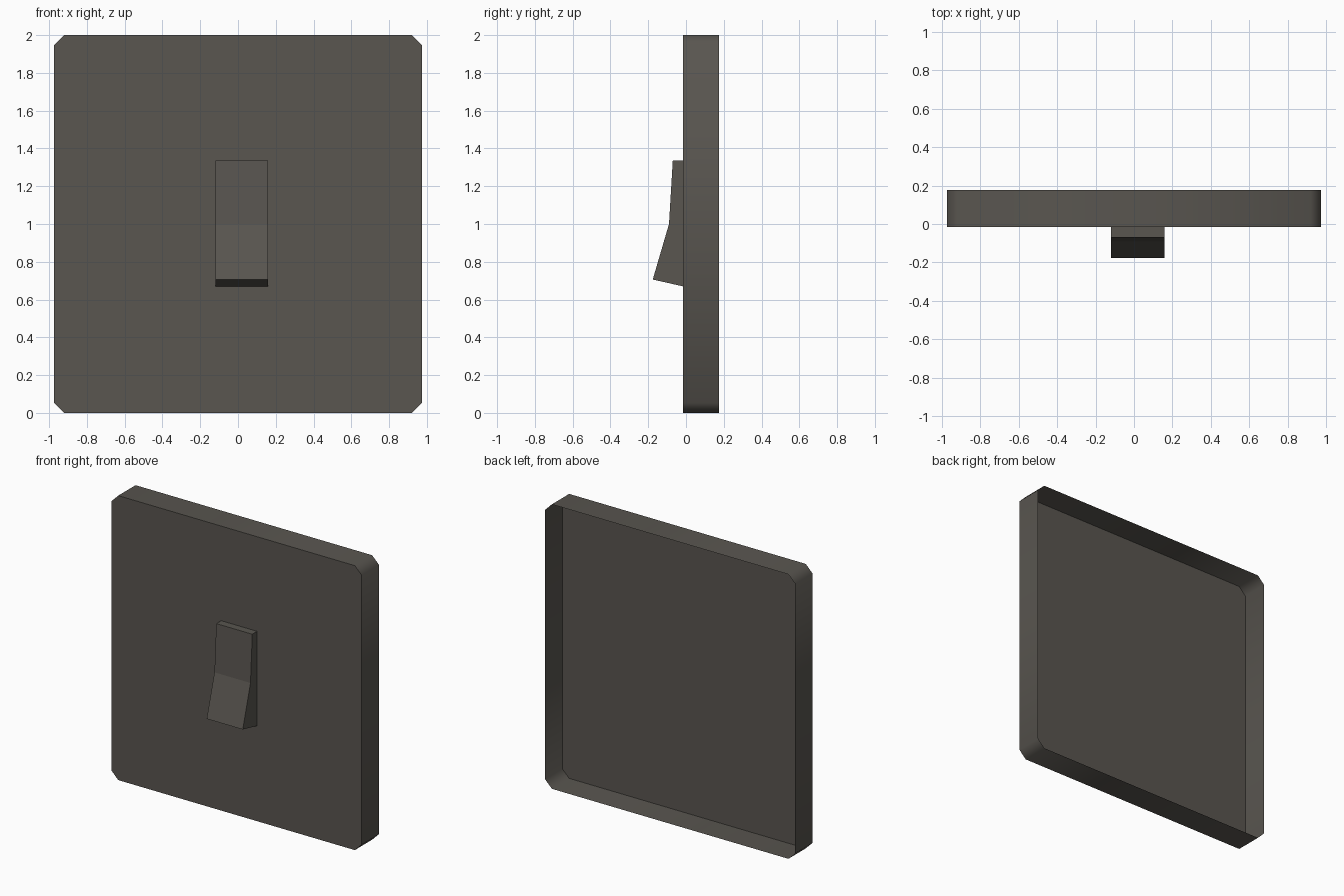
import bpy, bmesh, math

if "Cube" in bpy.data.objects:
    bpy.data.objects.remove(bpy.data.objects["Cube"])

mat = bpy.data.materials.new("dark warm grey")
mat.diffuse_color = (0.1, 0.092, 0.08, 1)
mat.use_nodes = True
mat.node_tree.nodes["Principled BSDF"].inputs["Base Color"].default_value = mat.diffuse_color


def extruded(name, points, offset, cap_far, smooth):
    """Extrude an outline along offset; the near cap is always kept."""
    bm = bmesh.new()
    near = [bm.verts.new(p) for p in points]
    far = [bm.verts.new([a + b for a, b in zip(p, offset)]) for p in points]
    n = len(points)
    bm.faces.new(near)
    if cap_far:
        bm.faces.new(far[::-1])
    for i in range(n):
        j = (i + 1) % n
        # the last edge of the rocker lies on the plate and stays open
        if cap_far and j == 0:
            continue
        bm.faces.new((near[j], near[i], far[i], far[j]))
    mesh = bpy.data.meshes.new(name)
    bm.to_mesh(mesh)
    bm.free()
    mesh.materials.append(mat)
    obj = bpy.data.objects.new(name, mesh)
    bpy.context.collection.objects.link(obj)
    if smooth:
        bpy.context.view_layer.objects.active = obj
        obj.select_set(True)
        bpy.ops.object.shade_smooth_by_angle(angle=math.radians(60))
        obj.select_set(False)
    return obj


# Wall plate: chamfered square, thin rim, open at the back
W, C, FRONT, BACK = 0.973, 0.053, -0.016, 0.176
outline = [(-W + C, 0), (W - C, 0), (W, C), (W, 2 - C),
           (W - C, 2), (-W + C, 2), (-W, 2 - C), (-W, C)]
extruded("wall_plate", [(x, FRONT, z) for x, z in outline],
         (0, BACK - FRONT, 0), False, True)

# Rocker switch: side profile (y, z) swept across x
profile = [(FRONT, 1.335), (-0.07, 1.335), (-0.09, 1.0),
           (-0.176, 0.706), (FRONT, 0.67)]
extruded("rocker_switch", [(-0.12, y, z) for y, z in profile],
         (0.28, 0, 0), True, False)
